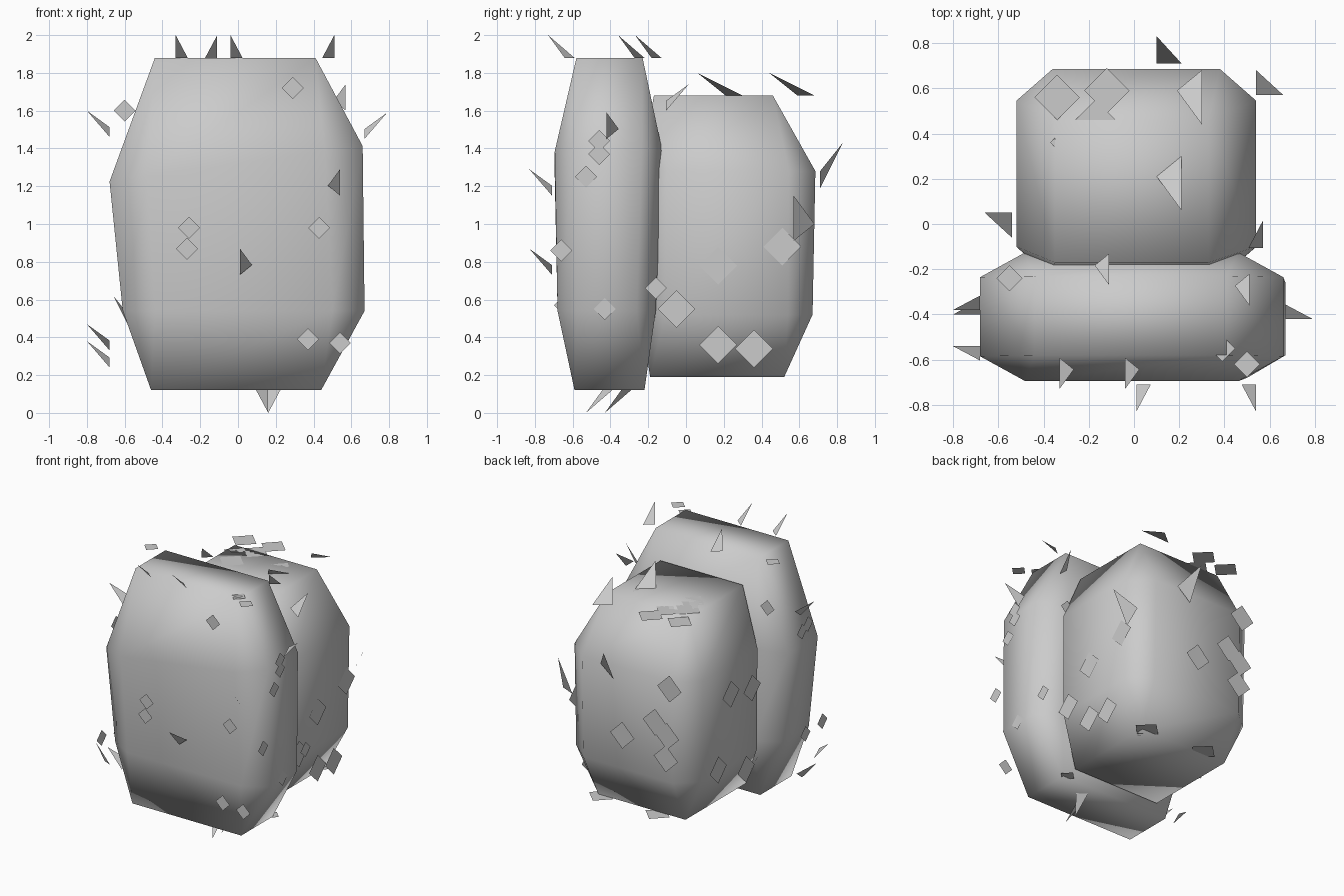
import bpy, bmesh
from mathutils import Vector

if "Cube" in bpy.data.objects:
    bpy.data.objects.remove(bpy.data.objects["Cube"])


def finish(name, bm, smooth):
    mesh = bpy.data.meshes.new(name)
    bm.to_mesh(mesh)
    bm.free()
    for p in mesh.polygons:
        p.use_smooth = smooth
    ob = bpy.data.objects.new(name, mesh)
    bpy.context.collection.objects.link(ob)


def chamfered_body(name, rings):
    """Loft of chamfered rectangles: z, tilt, x0, x1, y0, y1, chamfer x, chamfer y."""
    bm = bmesh.new()
    loops = []
    for z, t, x0, x1, y0, y1, cx, cy in rings:
        pts = [(x0 + cx, y0), (x1 - cx, y0), (x1, y0 + cy), (x1, y1 - cy),
               (x1 - cx, y1), (x0 + cx, y1), (x0, y1 - cy), (x0, y0 + cy)]
        loops.append([bm.verts.new((x, y, z + t * x)) for x, y in pts])
    for a, b in zip(loops, loops[1:]):
        for i in range(8):
            j = (i + 1) % 8
            bm.faces.new((a[i], a[j], b[j], b[i]))
    bm.faces.new(loops[0][::-1])
    bm.faces.new(loops[-1])
    bmesh.ops.remove_doubles(bm, verts=bm.verts, dist=0.001)
    bmesh.ops.recalc_face_normals(bm, faces=bm.faces)
    finish(name, bm, True)


def at(axis, level, u, v):
    p = [u, v]
    p.insert(axis, level)
    return Vector(p)


def add_face(bm, pts, axis, out):
    f = bm.faces.new([bm.verts.new(p) for p in pts])
    f.normal_update()
    if f.normal[axis] * out < 0:
        f.normal_flip()


def shards(name, size, sides):
    """Sides: axis, level, outward sign, flat diamonds (u, v), spikes (tip u, tip v, side)."""
    bm = bmesh.new()
    for axis, level, out, diamonds, spikes in sides:
        for u, v in diamonds:
            add_face(bm, [at(axis, level, u + a * size, v + b * size)
                          for a, b in ((1, 0), (0, 1), (-1, 0), (0, -1))], axis, out)
        d = -1 if axis == 2 else 1
        for u, v, s in spikes:
            add_face(bm, [at(axis, level + out * 0.12, u, v),
                          at(axis, level, u + s * 1.1 * size, v - d * 1.5 * size),
                          at(axis, level, u, v - d * 2.4 * size)], axis, out)
    finish(name, bm, False)


# Front slab
chamfered_body("front_slab", [
    (0.12, 0, -0.46, 0.44, -0.59, -0.22, 0, 0),
    (0.54, 0, -0.61, 0.67, -0.68, -0.16, 0.17, 0.10),
    (1.32, 0.14, -0.68, 0.66, -0.695, -0.125, 0.20, 0.11),
    (1.88, 0, -0.44, 0.41, -0.58, -0.23, 0, 0)])

# Rear block
chamfered_body("rear_block", [
    (0.19, 0, -0.36, 0.36, -0.19, 0.52, 0, 0),
    (0.52, 0, -0.51, 0.53, -0.24, 0.67, 0.15, 0.13),
    (1.28, 0, -0.52, 0.54, -0.24, 0.685, 0.16, 0.14),
    (1.68, 0, -0.35, 0.33, -0.17, 0.46, 0, 0)])

# Small flakes and spikes around the slab
shards("slab_shards", 0.058, [
    (1, -0.71, -1, [(0.29, 1.72), (0.43, 0.98), (-0.26, 0.98), (-0.27, 0.87),
                    (0.37, 0.39), (0.54, 0.37)],
     [(0.54, 1.29, -1), (0.01, 0.87, 1)]),
    (0, 0.67, 1, [(-0.46, 1.44), (-0.46, 1.37), (-0.53, 1.25), (-0.66, 0.86),
                  (-0.43, 0.55), (-0.16, 0.66)],
     [(-0.42, 1.59, 1)]),
    (0, -0.68, -1, [(-0.40, 1.33), (-0.47, 1.36), (-0.44, 0.55), (-0.64, 0.57)],
     [(-0.38, 1.60, 1), (-0.54, 0.47, -1), (-0.40, 0.38, 1)]),
    (1, -0.105, 1, [(0.50, 1.36), (-0.60, 1.60), (-0.20, 1.02)],
     [(0.57, 1.74, -1)]),
    (2, 1.88, 1, [(-0.55, -0.24), (0.50, -0.62), (0.39, -0.55)],
     [(-0.33, -0.73, 1), (-0.04, -0.73, 1), (0.51, -0.36, -1), (-0.11, -0.27, -1)]),
    (2, 0.12, -1, [(0.42, -0.20)],
     [(0.16, -0.53, -1), (0.16, -0.43, 1)])])

# Larger flakes and spikes around the rear block
shards("block_shards", 0.10, [
    (0, 0.54, 1, [(0.17, 0.78), (0.51, 0.88), (-0.05, 0.55), (0.17, 0.36), (0.36, 0.34)],
     [(0.57, 1.15, 1)]),
    (0, -0.54, -1, [(0.24, 1.07), (-0.01, 1.02), (0.39, 0.56), (0.06, 0.44)],
     [(0.05, 0.62, -1)]),
    (1, 0.71, 1, [(-0.36, 1.24), (-0.24, 0.96), (0.03, 0.79), (-0.34, 0.88), (-0.33, 0.71)],
     [(0.10, 1.43, 1)]),
    (2, 1.68, 1, [(-0.34, 0.56), (-0.12, 0.59), (-0.27, 0.36), (-0.17, 0.45),
                  (-0.22, 0.24), (0.11, 0.33)],
     [(0.30, 0.44, -1), (0.21, 0.06, -1)]),
    (2, 0.19, -1, [(0.33, 0.53), (-0.15, 0.55)], [])])
